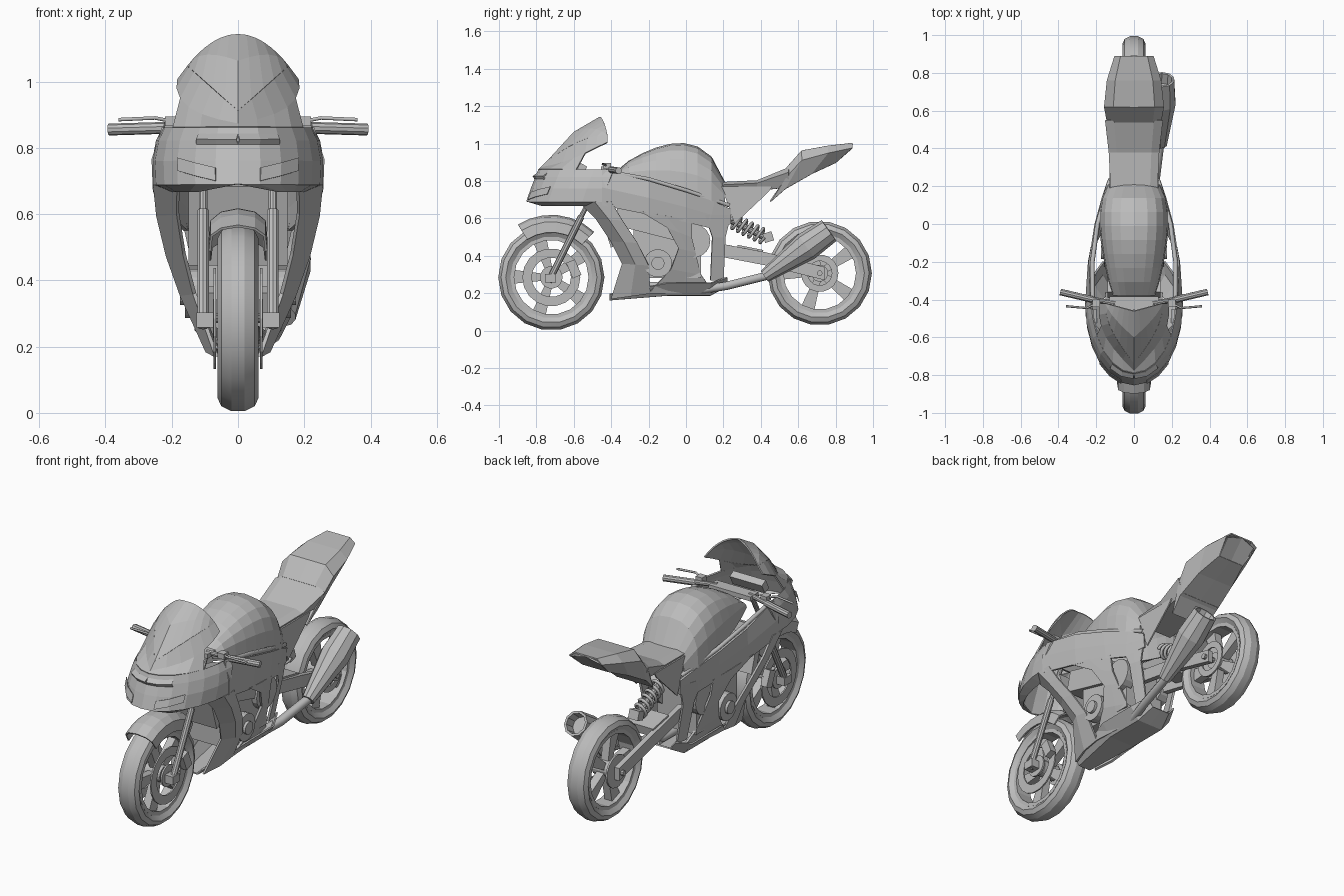
import bpy, bmesh, math
from mathutils import Vector, Matrix
from math import sin, cos, pi, sqrt

cube = bpy.data.objects.get("Cube")
if cube:
    bpy.data.objects.remove(cube)

grey = bpy.data.materials.new("plain_grey")
grey.use_nodes = True
grey.diffuse_color = (.5, .5, .5, 1)
grey.node_tree.nodes["Principled BSDF"].inputs["Base Color"].default_value = grey.diffuse_color


def finish(name, bm, mirror=False, thick=0, smooth=False):
    bmesh.ops.remove_doubles(bm, verts=bm.verts, dist=.0005)
    bmesh.ops.recalc_face_normals(bm, faces=bm.faces)
    mesh = bpy.data.meshes.new(name)
    bm.to_mesh(mesh)
    bm.free()
    mesh.materials.append(grey)
    part = bpy.data.objects.new(name, mesh)
    bpy.context.collection.objects.link(part)
    if mirror:
        part.modifiers.new("mirror", 'MIRROR').use_clip = True
    if thick:
        solid = part.modifiers.new("thickness", 'SOLIDIFY')
        solid.thickness = thick
        solid.offset = 0
    if smooth:
        bpy.ops.object.select_all(action='DESELECT')
        part.select_set(True)
        bpy.context.view_layer.objects.active = part
        bpy.ops.object.shade_smooth_by_angle(angle=math.radians(25))


def sheet(name, rows, thick=.008):
    """Mirrored grid of faces through rows of points."""
    bm = bmesh.new()
    grid = [[bm.verts.new(point) for point in row] for row in rows]
    for upper, lower in zip(grid, grid[1:]):
        for a, b, c, d in zip(upper, upper[1:], lower[1:], lower):
            bm.faces.new((a, b, c, d))
    finish(name, bm, True, thick)


def lathe(name, profile, centre, axis=(1, 0, 0), steps=18, mirror=False, smooth=False):
    """Spin (along, radius) points round an axis."""
    bm = bmesh.new()
    verts = [bm.verts.new((0, radius, along)) for along, radius in profile]
    edges = [bm.edges.new(pair) for pair in zip(verts, verts[1:])]
    bmesh.ops.spin(bm, geom=verts + edges, cent=(0, 0, 0), axis=(0, 0, 1), angle=math.tau, steps=steps)
    turn = Vector((0, 0, 1)).rotation_difference(Vector(axis)).to_matrix().to_4x4()
    bm.transform(Matrix.Translation(centre) @ turn)
    finish(name, bm, mirror, smooth=smooth)


def disc(name, centre, outer, half, inner=0, mirror=False):
    ring = [(-half, inner), (-half, outer), (half, outer), (half, inner), (-half, inner)]
    lathe(name, ring, centre, mirror=mirror)


def rod(name, start, end, radius, mirror=True):
    axis = Vector(end) - Vector(start)
    lathe(name, [(0, 0), (0, radius), (axis.length, radius), (axis.length, 0)], start, axis, 10, mirror)


def box(name, centre, size, mirror=False, tilt=0):
    bm = bmesh.new()
    bmesh.ops.create_cube(bm, size=1)
    bm.transform(Matrix.Translation(centre) @ Matrix.Rotation(tilt, 4, 'X') @ Matrix.Diagonal((*size, 1)))
    finish(name, bm, mirror)


def tube(name, points, radius, mirror=False):
    curve = bpy.data.curves.new(name, 'CURVE')
    curve.dimensions, curve.bevel_depth, curve.bevel_resolution = '3D', radius, 1
    spline = curve.splines.new('POLY')
    spline.points.add(len(points) - 1)
    for knot, point in zip(spline.points, points):
        knot.co = (*point, 1)
    guide = bpy.data.objects.new(name, curve)
    bm = bmesh.new()
    bm.from_mesh(guide.to_mesh())
    guide.to_mesh_clear()
    bpy.data.objects.remove(guide)
    finish(name, bm, mirror)


def skin(y, z, tuck=1):
    """Point on the bodywork: rounded nose, tapering to the rear and to the keel."""
    back = y + .45
    plan = sqrt(max(0, 1 - (back / .4) ** 2)) if back < 0 else 1 - back * back
    rise = z - .76
    height = 1 - rise * rise * (1.9 if rise < 0 else 12)
    return Vector((.255 * tuck * plan * height, y, z))


def fairing(name, front_edge, rear_edge, tuck=1):
    """Body panel between two side-on edges, its front edge tucked inwards."""
    rows = []
    for front, rear in zip(front_edge, rear_edge):
        middle = Vector(front).lerp(Vector(rear), .5)
        rows.append([skin(*front, tuck), skin(*middle), skin(*rear)])
    sheet(name, rows, .012)


def bar(name, stations, slant=0):
    """Chamfered box section through (y, top, bottom, half width) stations."""
    rows = []
    for y, top, bottom, width in stations:
        shoulder = top - (top - bottom) / 4
        rows.append([(0, y, top), (width * .7, y, top), (width, y, shoulder),
                     (width * .8, y - slant, bottom), (0, y - slant, bottom)])
    sheet(name, rows)


# Wheels
def wheel(label, hub, radius):
    inside = radius - .065
    half = [(.045, inside), (.062, radius - .04), (.05, radius - .015), (.02, radius)]
    outline = half + [(-along, r) for along, r in reversed(half)] + half[:1]
    lathe(label + "_tyre", outline, hub, smooth=True)
    disc(label + "_rim", hub, inside, .046, inside - .02)
    disc(label + "_hub", hub, .045, .05)
    rod(label + "_axle", hub, hub + Vector((.12, 0, 0)), .015)
    bm = bmesh.new()
    for k in range(5):
        place = Matrix.Translation(hub) @ Matrix.Rotation(math.tau * k / 5 + .3, 4, 'X')
        for v in bmesh.ops.create_cube(bm, size=1)["verts"]:
            outer = v.co.z > 0
            flare = .075 if outer else .035
            v.co = place @ Vector((v.co.x * .045, v.co.y * flare, inside - .01 if outer else .03))
    finish(label + "_spokes", bm)


front_hub, rear_hub = Vector((0, -.72, .285)), Vector((0, .715, .307))
wheel("front", front_hub, .284)
wheel("rear", rear_hub, .279)
side = Vector((.07, 0, 0))
disc("brake_disc", front_hub + side, .155, .004, .105, True)
disc("brake_carrier", front_hub + side, .06, .005, .02, True)
disc("rear_disc", rear_hub + side, .1, .004, .065)
disc("sprocket", rear_hub - side, .09, .005)

# Fork, mudguard and handlebars
knee = (.105, -.56, .61)
rod("fork_lower", (.105, -.735, .26), knee, .018)
rod("fork_upper", knee, (.105, -.43, .86), .013)
box("axle_clamp", (.1, -.725, .28), (.05, .06, .045), True)
box("brake_caliper", (.09, -.6, .33), (.035, .05, .09), True, .4)
rows = []
for k in range(7):
    angle = pi * (.68 - k * .07)
    along = Vector((0, cos(angle), sin(angle)))
    rows.append([front_hub + along * reach + Vector((x, 0, 0))
                 for x, reach in ((0, .33), (.05, .32), (.08, .295), (.085, .24))])
sheet("front_mudguard", rows)
box("top_yoke", (0, -.42, .865), (.26, .07, .025))
box("dash", (0, -.56, .86), (.2, .04, .06), tilt=-.5)
rod("handlebar", (.1, -.42, .87), (.26, -.39, .86), .013)
rod("grip", (.22, -.4, .86), (.39, -.36, .855), .018)
tube("lever", [(.2, -.42, .88), (.25, -.445, .89), (.36, -.435, .885)], .006, True)
box("switch_block", (.2, -.42, .88), (.04, .04, .03), True)

# Windscreen and nose
span = range(7)
rim, crest, brow = [], [], []
for k in span:
    t = k / 6
    sweep = .15 * sin(t * pi / 2)
    arch = sin(pi * t)
    rim.append(Vector((sweep, .315 * t - .735, .91 + .9 * sweep)))
    crest.append(Vector((.15 * t, .04 * t - .46, 1.14 - .095 * t * t)))
    brow.append(rim[k] + Vector((.03 * t + .025 * arch, .04 * t - .04, -.04 - .045 * arch)))
bulge = [a.lerp(b, .5) + Vector((0, 0, .035 * (1 - k / 6))) for k, a, b in zip(span, crest, rim)]
sheet("windscreen", [crest, bulge, rim])
sheet("screen_surround", [rim, brow])


def nose_row(z, shrink=1):
    lean = Vector((0, max(0, z - .7) * .4, 0))
    return [skin(-.45 - .4 * shrink * cos(k * pi / 12), z, shrink) + lean for k in span]


cowl_top = nose_row(.86)
sheet("nose_cowl", [cowl_top, nose_row(.82), nose_row(.76), nose_row(.69), nose_row(.67, .8)])
sheet("nose_top", [brow[:5], cowl_top[:5]])
forward = Vector((.002, -.008, 0))
sheet("headlight", [[p + forward + Vector((0, 0, .015 * k)) for k, p in enumerate(nose_row(z)[1:4])]
                    for z in (.74, .7)], .004)
sheet("nose_brow", [[p + forward * reach for p in nose_row(z)[:3]] for z, reach in ((.84, 0), (.825, 2), (.81, 0))])

# Side fairing and belly
fairing("side_fairing",
        [(-.45, .86), (-.2, .8), (0, .74), (.15, .69), (.24, .65)],
        [(-.45, .67), (-.2, .62), (0, .58), (.12, .55), (.24, .57)])
fairing("front_fairing_leg",
        [(-.57, .69), (-.48, .6), (-.4, .48), (-.34, .36), (-.4, .17)],
        [(-.4, .69), (-.34, .59), (-.26, .47), (-.2, .35), (-.19, .2)], .75)
fairing("middle_fairing",
        [(-.25, .64), (-.1, .55), (-.04, .44), (-.08, .33), (-.2, .2)],
        [(.03, .59), (.03, .5), (.05, .42), (.08, .3), (.15, .2)])
fairing("rear_frame_leg", [(.1, .62), (.14, .5), (.13, .27)], [(.24, .62), (.21, .5), (.2, .27)])
sheet("belly_pan", [[(0, y, z), (width * .6, y, z), (width, y, z + width / 2)]
                    for y, z, width in ((-.41, .165, .06), (-.1, .19, .13), (.13, .19, .13), (.22, .24, .09))])
tube("frame_rail", [skin(y, z, .95) for y, z in ((-.42, .85), (-.2, .81), (0, .75), (.23, .67))], .012, True)

# Engine
box("radiator", (0, -.42, .57), (.3, .04, .25), tilt=.3)
box("engine_block", (0, -.1, .42), (.24, .36, .28))
box("cylinder_head", (0, -.2, .58), (.28, .36, .12), tilt=-.25)
disc("clutch_cover", (.12, -.15, .36), .075, .04, mirror=True)
disc("clutch_cap", (.16, -.15, .36), .035, .015, mirror=True)
disc("gearbox_cover", (.12, .04, .48), .09, .03, mirror=True)

# Tank, seat and tail
rows = []
for k in range(9):
    s = .02 + .12 * k
    swell = sin(pi * s ** 1.8) ** .4
    base, width = .82 - .15 * s, .1 + .08 * swell
    rows.append([(width * sin(a) ** .8, .61 * s - .39, base + .275 * swell * max(0, cos(a)) ** .7)
                 for a in (j * pi / 10 for j in range(6))])
sheet("fuel_tank", rows)
bar("seat", [(.18, .79, .74, .12), (.38, .8, .75, .13), (.55, .87, .77, .15)])
bar("tail_unit", [(.54, .87, .69, .14), (.62, .96, .76, .155), (.76, .985, .84, .14), (.89, 1, .9, .1)], .09)
sheet("tail_end", [[(0, .89, 1), (.09, .88, .975)], [(0, .8, .9), (.08, .8, .9)]])
sheet("seat_side_panel", [[(.125, .19, .77), (.125, .26, .57)], [(.125, .46, .77), (.125, .44, .74)]])

# Rear suspension
top, foot = Vector((0, .24, .59)), Vector((0, .42, .5))
rod("shock_body", top, foot, .016, False)
coil = []
for k in range(73):
    angle = k * pi / 6
    coil.append(top.lerp(foot, k / 72) + Vector((cos(angle), sin(angle) / 2, sin(angle))) * .034)
tube("shock_spring", coil, .009)
sheet("swingarm", [[(x, y, z), (x, y, z - .07)] for x, y, z in ((.08, .16, .47), (.09, .42, .42), (.09, .74, .34))], .03)
box("swingarm_bridge", (0, .34, .42), (.17, .14, .05), tilt=-.2)
box("shock_mount", (0, .44, .5), (.06, .05, .05), tilt=.3)

# Exhaust
tube("exhaust_pipe", [(.05, -.2, .24), (.08, .1, .22), (.11, .22, .24), (.14, .46, .3)], .025)
start, end = Vector((.14, .42, .29)), Vector((.148, .765, .535))
long = (end - start).length
lathe("silencer", [(0, 0), (0, .035), (long * .65, .078), (long, .068), (long, .055), (long - .06, .05), (long - .06, 0)],
      start, end - start, 10)
